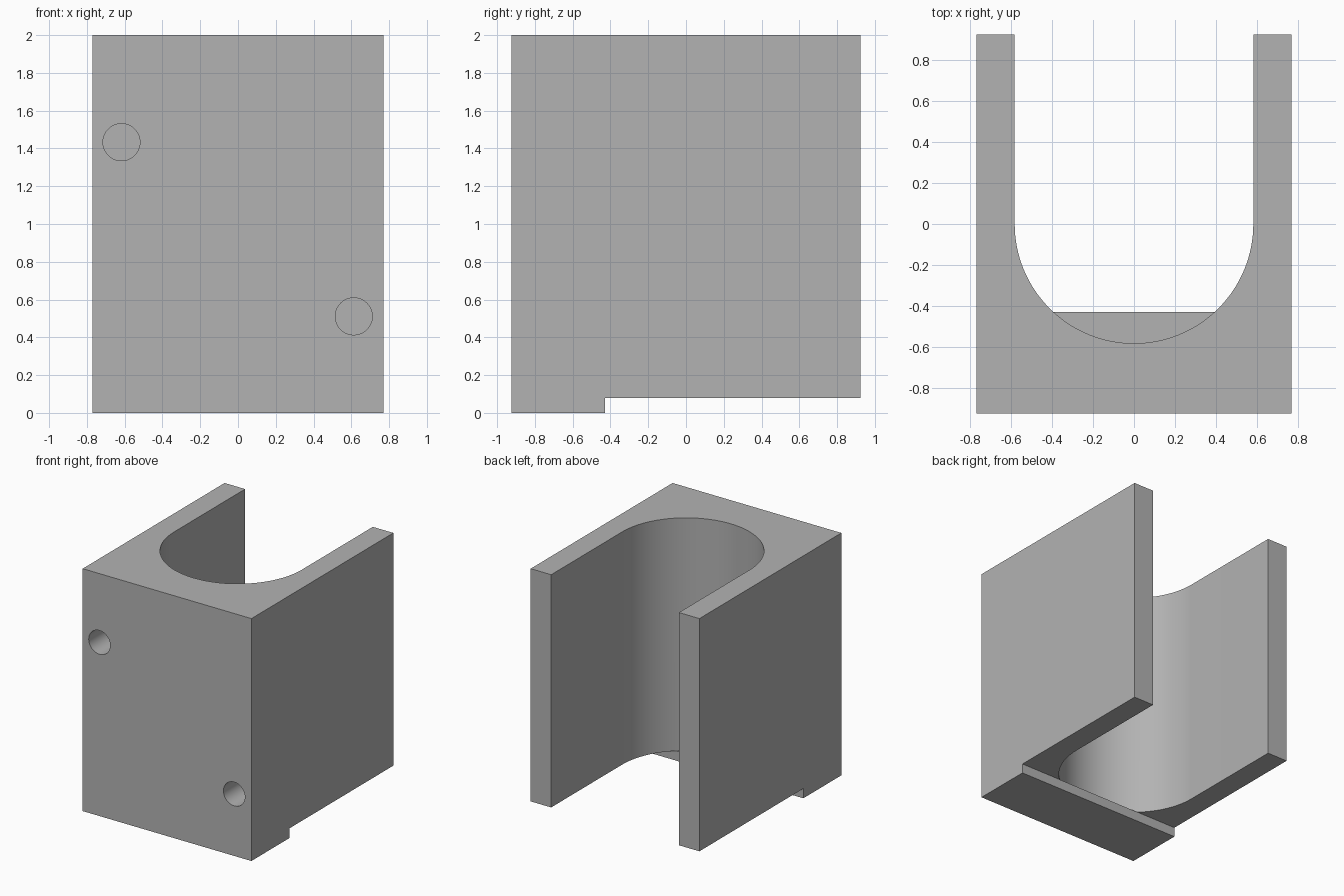
import bpy, bmesh, math
from mathutils import Vector

cube = bpy.data.objects.get("Cube")
if cube:
    bpy.data.objects.remove(cube, do_unlink=True)

grey = bpy.data.materials.new("plain grey")
grey.use_nodes = True
colour = (0.45, 0.45, 0.45, 1)
grey.diffuse_color = colour
grey.node_tree.nodes["Principled BSDF"].inputs["Base Color"].default_value = colour

HALF_X, HALF_Y, TOP = 0.77, 0.925, 2.0
SLOT_R, STEP_Y, STEP_Z = 0.583, -0.43, 0.08


def prism(name, points, along):
    """Extrude a closed outline of 3D points along a vector."""
    bm = bmesh.new()
    face = bm.faces.new([bm.verts.new(p) for p in points])
    new = bmesh.ops.extrude_face_region(bm, geom=[face])["geom"]
    bmesh.ops.translate(bm, vec=Vector(along),
                        verts=[v for v in new if isinstance(v, bmesh.types.BMVert)])
    bmesh.ops.recalc_face_normals(bm, faces=bm.faces)
    mesh = bpy.data.meshes.new(name)
    bm.to_mesh(mesh)
    bm.free()
    mesh.materials.append(grey)
    obj = bpy.data.objects.new(name, mesh)
    bpy.context.collection.objects.link(obj)
    return obj


def cut(target, cutter):
    mod = target.modifiers.new(cutter.name, 'BOOLEAN')
    mod.operation, mod.solver, mod.object = 'DIFFERENCE', 'EXACT', cutter
    bpy.context.view_layer.objects.active = target
    bpy.ops.object.modifier_apply(modifier=mod.name)
    bpy.data.objects.remove(cutter, do_unlink=True)


# Block with a stepped underside, drawn in side profile
side = [(-HALF_Y, 0), (STEP_Y, 0), (STEP_Y, STEP_Z),
        (HALF_Y, STEP_Z), (HALF_Y, TOP), (-HALF_Y, TOP)]
block = prism("slotted_block", [(-HALF_X, y, z) for y, z in side], (2 * HALF_X, 0, 0))

# Round-ended slot, open at the back, with the front lip left as its floor
arc = [(SLOT_R * math.cos(a), SLOT_R * math.sin(a))
       for a in (math.pi + math.pi * i / 64 for i in range(65))]
outline = arc + [(SLOT_R, HALF_Y + 0.2), (-SLOT_R, HALF_Y + 0.2)]
cut(block, prism("slot_cutter", [(x, y, STEP_Z) for x, y in outline], (0, 0, TOP)))

# Two blind holes in the front, at opposite corners
for x, z in ((-0.617, 1.433), (0.613, 0.511)):
    ring = [(x + 0.098 * math.cos(math.tau * i / 48), -HALF_Y - 0.1,
             z + 0.098 * math.sin(math.tau * i / 48)) for i in range(48)]
    cut(block, prism("hole_cutter", ring, (0, 0.5, 0)))

bpy.ops.object.select_all(action='DESELECT')
block.select_set(True)
bpy.context.view_layer.objects.active = block
bpy.ops.object.shade_smooth_by_angle(angle=math.radians(30))
